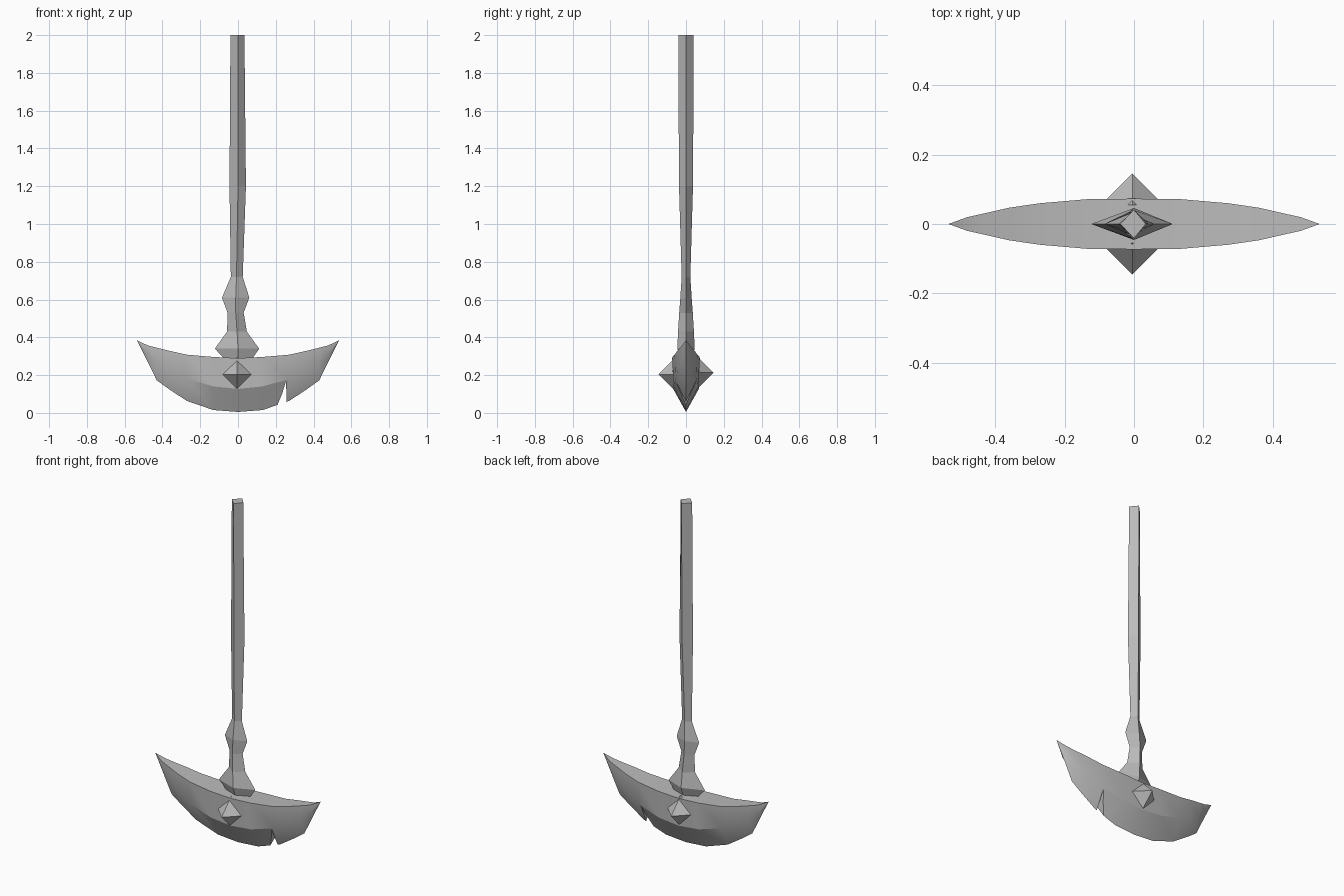
import bpy, bmesh, math
from mathutils import Matrix

cube = bpy.data.objects.get("Cube")
if cube:
    bpy.data.objects.remove(cube)

steel = bpy.data.materials.new("grey_steel")
steel.use_nodes = True
GREY = (0.5, 0.5, 0.5, 1)
steel.diffuse_color = GREY
steel.node_tree.nodes["Principled BSDF"].inputs["Base Color"].default_value = GREY


def finish(bm, name):
    bmesh.ops.remove_doubles(bm, verts=bm.verts, dist=0.0005)
    bmesh.ops.recalc_face_normals(bm, faces=bm.faces)
    mesh = bpy.data.meshes.new(name)
    bm.to_mesh(mesh)
    bm.free()
    mesh.materials.append(steel)
    obj = bpy.data.objects.new(name, mesh)
    bpy.context.collection.objects.link(obj)
    return obj


def loft(name, sections):
    """Skin a row of matching closed sections and cap both ends."""
    bm = bmesh.new()
    rings = [[bm.verts.new(p) for p in s] for s in sections]
    n = len(rings[0])
    for a, b in zip(rings, rings[1:]):
        for i in range(n):
            j = (i + 1) % n
            bm.faces.new((a[i], a[j], b[j], b[i]))
    bm.faces.new(rings[0])
    bm.faces.new(rings[-1])
    bmesh.ops.dissolve_degenerate(bm, dist=0.0005, edges=bm.edges)
    return finish(bm, name)


# Crescent blade: x, top z, bevel z, edge z, half thickness
half = [(0, .29, .127, .005, .073), (.13, .296, .14, .015, .072),
        (.27, .308, .18, .063, .06), (.36, .328, .222, .122, .047),
        (.43, .345, .27, .172, .031), (.48, .358, .31, .275, .02),
        (.535, .385, .385, .385, .0001)]
stations = [(-s[0],) + s[1:] for s in half[:0:-1]] + half
blade = loft("crescent_blade", [
    [(x, -w, top), (x, -w * .93, mid), (x, 0, edge), (x, w * .93, mid), (x, w, top)]
    for x, top, mid, edge, w in stations])

# Chip cut out of the cutting edge
chip = [(.192, 0), (.235, .105), (.254, .168), (.26, 0)]
cutter = loft("chip_cutter", [[(x, y, z) for x, z in chip] for y in (-.2, .2)])
cutter.hide_render = True
cut = blade.modifiers.new("chip", "BOOLEAN")
cut.operation = "DIFFERENCE"
cut.solver = "EXACT"
cut.object = cutter
bpy.context.view_layer.objects.active = blade
blade.select_set(True)
bpy.ops.object.modifier_apply(modifier="chip")
bpy.data.objects.remove(cutter)
bpy.ops.object.shade_smooth_by_angle(angle=math.radians(25))

# Diamond-section shaft with collar: z, right x, left x, ridge x, half depth
shaft = [(.285, -.07, .075, 0, .025), (.34, -.123, .112, 0, .046),
         (.43, -.058, .047, -.005, .042), (.53, -.055, .03, -.012, .036),
         (.61, -.085, .06, -.012, .03), (.72, -.038, .025, -.008, .023),
         (1.2, -.045, .042, 0, .037), (2, -.04, .034, 0, .041)]
loft("shaft", [[(l, 0, z), (m, -d, z), (r, 0, z), (m, d, z)]
               for z, l, r, m, d in shaft])

# Pyramid studs on both faces of the blade
for side, name, z in ((-1, "front_stud", .204), (1, "back_stud", .213)):
    bm = bmesh.new()
    bmesh.ops.create_cone(bm, cap_ends=True, segments=4, radius1=.09, radius2=0, depth=.09)
    bmesh.ops.transform(bm, verts=bm.verts, matrix=(
        Matrix.Translation((-.005, side * .1, z))
        @ Matrix.Rotation(-side * math.pi / 2, 4, "X")))
    finish(bm, name)
